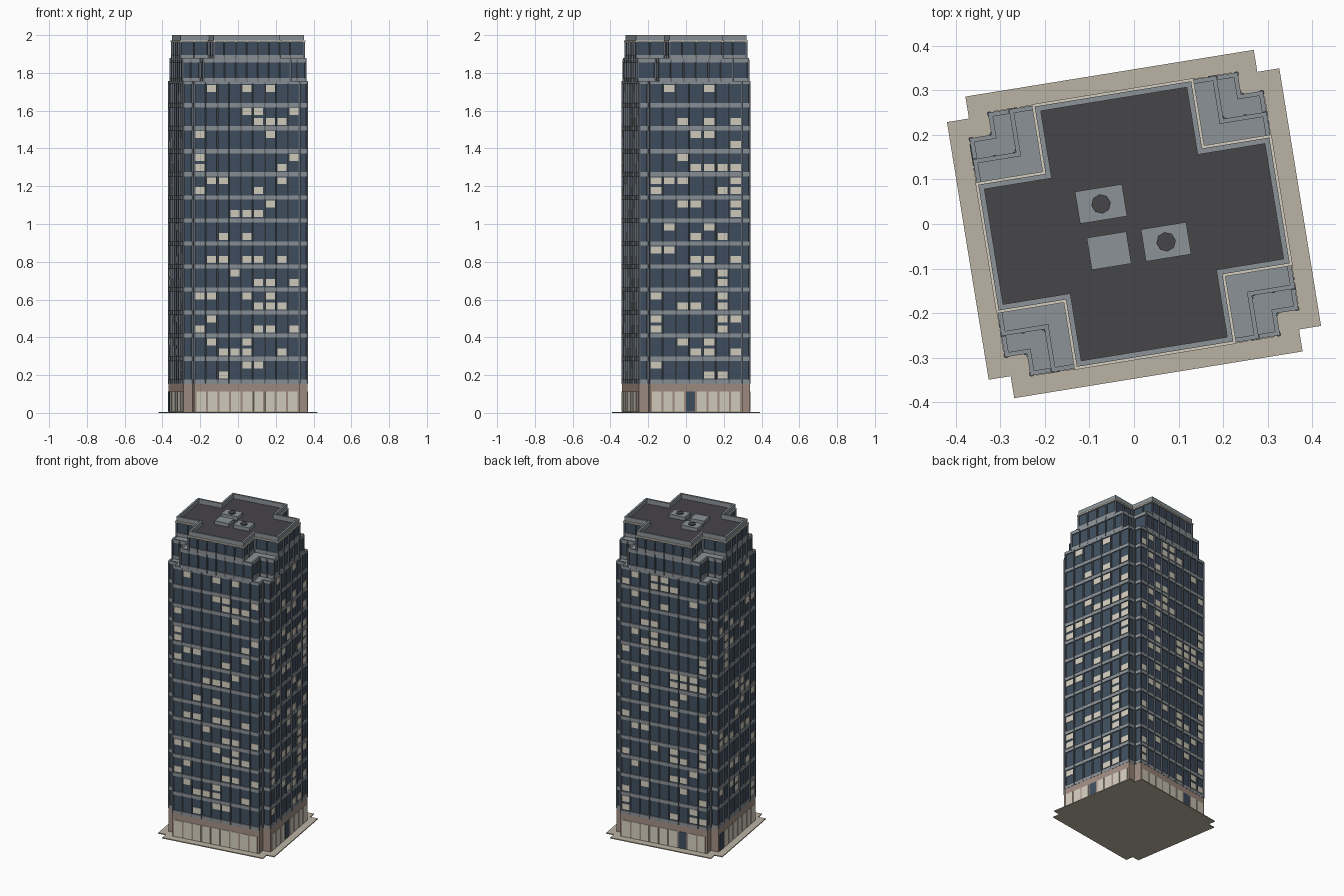
import bpy, bmesh, random
from math import radians, atan2
from mathutils import Matrix, Vector

if "Cube" in bpy.data.objects:
    bpy.data.objects.remove(bpy.data.objects["Cube"])

random.seed(4)
TURN = Matrix.Rotation(radians(9.2), 4, 'Z')   # whole tower is turned on its plot
FLOOR, Z0 = 0.122, 0.165                       # storey height, first band level


def mat(name, r, g, b):
    m = bpy.data.materials.new(name)
    m.diffuse_color = (r, g, b, 1)
    m.use_nodes = True
    m.node_tree.nodes["Principled BSDF"].inputs["Base Color"].default_value = m.diffuse_color
    return m


GLASS = mat("dark_glass", 0.050, 0.078, 0.115)
GREY = mat("grey_metal", 0.26, 0.29, 0.31)
FIN = mat("fin_grey", 0.12, 0.14, 0.165)
LIT = mat("lit_window", 0.66, 0.62, 0.52)
BROWN = mat("brown_stone", 0.36, 0.27, 0.225)
PAVE = mat("pavement", 0.50, 0.45, 0.37)
ROOF = mat("roof_dark", 0.062, 0.058, 0.066)


def finish(name, bm, material):
    bmesh.ops.recalc_face_normals(bm, faces=bm.faces)
    bm.transform(TURN)
    me = bpy.data.meshes.new(name)
    bm.to_mesh(me)
    bm.free()
    me.materials.append(material)
    bpy.context.collection.objects.link(bpy.data.objects.new(name, me))


def cross(notch, d=0.0):
    """Notched rectangle, counter-clockwise, grown outward by d."""
    a, b, p, q = 0.334 + d, 0.299 + d, 0.334 - notch + d, 0.299 - notch + d
    return [(-p, -b), (p, -b), (p, -q), (a, -q), (a, q), (p, q),
            (p, b), (-p, b), (-p, q), (-a, q), (-a, -q), (-p, -q)]


def prism(bm, pts, z0, z1):
    lo = [bm.verts.new((x, y, z0)) for x, y in pts]
    hi = [bm.verts.new((x, y, z1)) for x, y in pts]
    n = len(pts)
    for i in range(n):
        j = (i + 1) % n
        bm.faces.new((lo[i], lo[j], hi[j], hi[i]))
    bm.faces.new(hi)
    bm.faces.new(lo[::-1])


def ring(bm, outer, inner, z0, z1):
    loops = [[bm.verts.new((x, y, z)) for x, y in pts]
             for pts, z in ((outer, z0), (outer, z1), (inner, z1), (inner, z0))]
    n = len(outer)
    for k in range(4):
        A, B = loops[k], loops[(k + 1) % 4]
        for i in range(n):
            j = (i + 1) % n
            bm.faces.new((A[i], A[j], B[j], B[i]))


def box(bm, centre, size, ang=0.0):
    M = (Matrix.Translation(centre) @ Matrix.Rotation(ang, 4, 'Z')
         @ Matrix.Diagonal((*size, 1)))
    bmesh.ops.create_cube(bm, size=1, matrix=M)


def edges(notch):
    """Yield index, start, unit direction, outward normal, length, angle of each wall."""
    pts = cross(notch)
    for i, p in enumerate(pts):
        p, q = Vector(p), Vector(pts[(i + 1) % 12])
        t = (q - p).normalized()
        yield i, p, t, Vector((t.y, -t.x)), (q - p).length, atan2(t.y, t.x)


def solid(name, pts, z0, z1, material):
    bm = bmesh.new()
    prism(bm, pts, z0, z1)
    finish(name, bm, material)


# Pavement and ground floor
solid("pavement", cross(0.05, 0.044), 0, 0.006, PAVE)
solid("ground_floor", cross(0.05, -0.001), 0.006, Z0 - 0.008, BROWN)

shop, door = bmesh.new(), bmesh.new()
doors = {3: 3, 6: 6, 9: 0}          # wall index -> door bay
for i, p, t, n, L, ang in edges(0.05):
    if L < 0.2:
        continue
    bays = 9 if i in (0, 6) else 8
    w = (L - 0.016) / bays
    for k in range(bays):
        c = p + t * (0.008 + w * (k + 0.5)) + n * 0.0
        bm = door if doors.get(i) == k else shop
        box(bm, (c.x, c.y, 0.061), (w - 0.011, 0.004, 0.106), ang)
finish("shop_windows", shop, LIT)
finish("doors", door, GLASS)

# Tower tiers: notch depth, bottom, top
T1, T2, T3 = Z0 + 13 * FLOOR, Z0 + 14 * FLOOR, 1.968
tiers = [(0.05, Z0 - 0.01, T1), (0.098, T1, T2), (0.153, T2, T3)]
bands, fins = bmesh.new(), bmesh.new()
for k, (notch, z0, z1) in enumerate(tiers):
    solid(f"glass_tier_{k + 1}", cross(notch, -0.007), z0, z1 - 0.004, GLASS)
    for i, p, t, n, L, ang in edges(notch):
        pitch = 0.0627 if abs(t.x) > 0.5 else 0.0711
        bays = max(1, round(L / pitch))
        for s in range(bays + 1):
            c = p + t * min(max(L * s / bays, 0.003), L - 0.003) - n * 0.003
            box(fins, (c.x, c.y, (z0 + z1) / 2), (0.007, 0.010, z1 - z0 - 0.002), ang)
for f in range(14):
    z = Z0 + f * FLOOR
    ring(bands, cross(0.05), cross(0.05, -0.010), z - 0.011, z + 0.011 - (f == 13) * 0.004)
for notch, z in ((0.098, T1 + 0.012), (0.098, T2 - 0.006), (0.153, T2 + 0.012)):
    ring(bands, cross(notch), cross(notch, -0.010), z - 0.011, z + 0.011)
finish("floor_bands", bands, GREY)
finish("window_fins", fins, FIN)

# Terraces on the setbacks, with low kerbs
solid("lower_terrace", cross(0.05, -0.008), T1 - 0.004, T1 + 0.001, GREY)
solid("upper_terrace", cross(0.098, -0.008), T2 - 0.004, T2 + 0.001, GREY)

# Lit windows: rows from the top, two per storey, digits are bay numbers
front = "146 - 458 567 06 - 08 07 127 05 6 345 - 24 - 12457 3 568 0146 567 1 0568 14 2347 45 2".split()
right = "14 - - 246 34 6 2 3456 0126 056 236 6 14 35 01 346 35 5 05 235 056 05 24 346 0 45".split()
lit = bmesh.new()
for i, p, t, n, L, ang in edges(0.05):
    if L < 0.2:
        continue
    bays = 9 if i in (0, 6) else 7
    w = L / bays
    for r in range(26):
        z = Z0 + (13 - r // 2) * FLOOR - (0.034, 0.086)[r % 2]
        rows = {0: front, 3: right}.get(i)
        for k in range(bays):
            on = str(k) in rows[r] if rows else random.random() < 0.23
            if on:
                c = p + t * w * (k + 0.5) - n * 0.006
                box(lit, (c.x, c.y, z), (w - 0.015, 0.004, 0.037), ang)
finish("lit_windows", lit, LIT)

# Roof: cornice, parapet, deck
bm = bmesh.new()
ring(bm, cross(0.153, 0.003), cross(0.153, -0.014), T3 - 0.005, T3 + 0.004)
finish("cornice", bm, LIT)
bm = bmesh.new()
ring(bm, cross(0.153, -0.003), cross(0.153, -0.015), T3 + 0.004, 2.0)
finish("parapet", bm, GREY)
solid("roof_deck", cross(0.153, -0.014), T3 - 0.006, T3 + 0.002, ROOF)

# Roof plant units with octagonal fans
units, fans = bmesh.new(), bmesh.new()
inv = TURN.inverted()
for x, y, sx, fan in ((-0.074, 0.045, 0.107, True), (0.072, -0.04, 0.103, True),
                      (-0.056, -0.06, 0.09, False)):
    c = inv @ Vector((x, y, 0))
    box(units, (c.x, c.y, 1.981), (sx, 0.073, 0.024), 0)
    if fan:
        bmesh.ops.create_cone(fans, cap_ends=True, segments=8, radius1=0.022, radius2=0.022,
                              depth=0.006, matrix=Matrix.Translation((c.x, c.y, 1.996)))
finish("roof_units", units, GREY)
finish("roof_fans", fans, ROOF)
